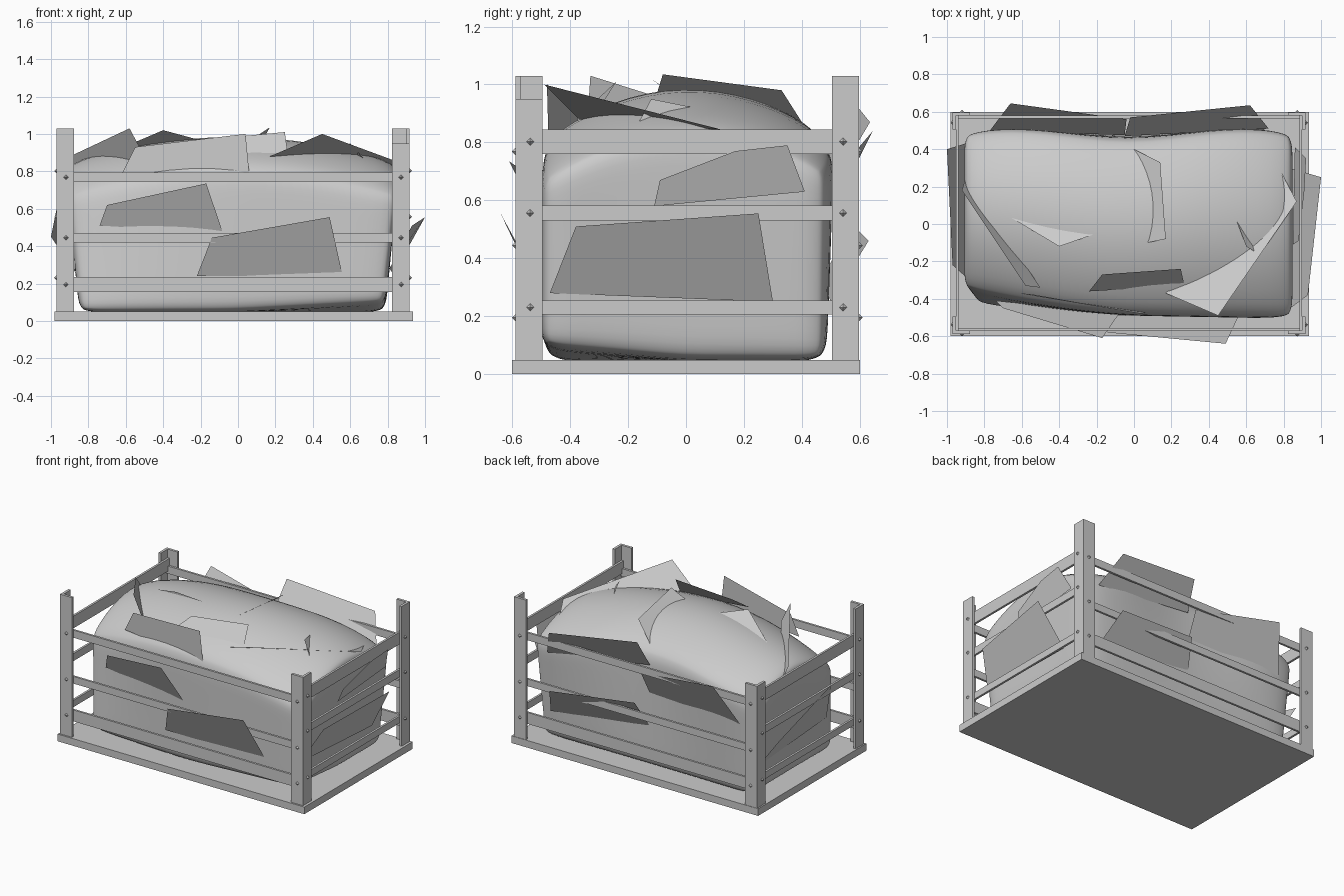
import bpy, bmesh, math
from mathutils import Vector

if "Cube" in bpy.data.objects:
    bpy.data.objects.remove(bpy.data.objects["Cube"])


def make(name, bm, smooth=False):
    me = bpy.data.meshes.new(name)
    bm.normal_update()
    bm.to_mesh(me)
    bm.free()
    for p in me.polygons:
        p.use_smooth = smooth
    ob = bpy.data.objects.new(name, me)
    bpy.context.collection.objects.link(ob)
    return ob


def box(name, x0, x1, y0, y1, z0, z1):
    bm = bmesh.new()
    bmesh.ops.create_cube(bm, size=1)
    for v in bm.verts:
        v.co = ((x0 + x1) / 2 + v.co.x * (x1 - x0),
                (y0 + y1) / 2 + v.co.y * (y1 - y0),
                (z0 + z1) / 2 + v.co.z * (z1 - z0))
    return make(name, bm)


def angle_post(name, x, y, sx, sy, top, w=0.093, t=0.018):
    # L-shaped profile, outer corner at (x, y), extruded upwards
    prof = [(0, 0), (w, 0), (w, t), (t, t), (t, w), (0, w)]
    bm = bmesh.new()
    f = bm.faces.new([bm.verts.new((x - sx * a, y - sy * b, 0.05)) for a, b in prof])
    r = bmesh.ops.extrude_face_region(bm, geom=[f])
    for v in r["geom"]:
        if isinstance(v, bmesh.types.BMVert):
            v.co.z = top
    bmesh.ops.recalc_face_normals(bm, faces=bm.faces)
    return make(name, bm)


def bolt(x, y, z):
    bm = bmesh.new()
    bmesh.ops.create_uvsphere(bm, u_segments=4, v_segments=2, radius=0.013)
    bmesh.ops.translate(bm, vec=(x, y, z), verts=bm.verts)
    make("bolt", bm)


def flap(name, *pts):
    bm = bmesh.new()
    bm.faces.new([bm.verts.new(p) for p in pts])
    make(name, bm)


# Pallet base
box("base_plate", -0.98, 0.935, -0.6, 0.6, 0, 0.05)

# Corner posts
XL, XR, YF, YB = -0.97, 0.917, -0.588, 0.597
angle_post("post_front_left", XL, YF, -1, -1, 1.03)
angle_post("post_front_right", XR, YF, 1, -1, 0.95)
angle_post("post_back_left", XL, YB, -1, 1, 0.905)
angle_post("post_back_right", XR, YB, 1, 1, 1.03)

# Rails with their bolts
i, t = 0.018, 0.015
for z0, z1 in [(0.155, 0.235), (0.42, 0.47), (0.742, 0.795)]:
    box("front_rail", XL + i, XR - i, YF + i, YF + i + t, z0, z1)
    box("back_rail", XL + i, XR - i, YB - i - t, YB - i, z0, z1)
    for x in (XL + 0.05, XR - 0.045):
        for y in (YF, YB):
            bolt(x, y, (z0 + z1) / 2)
for z0, z1 in [(0.207, 0.255), (0.53, 0.583), (0.76, 0.845)]:
    box("left_rail", XL + i, XL + i + t, YF + i, YB - i, z0, z1)
    box("right_rail", XR - i - t, XR - i, YF + i, YB - i, z0, z1)
    for y in (YF + 0.05, YB - 0.055):
        for x in (XL, XR):
            bolt(x, y, (z0 + z1) / 2)

# Soft stuffed load: rounded, warped block
bm = bmesh.new()
bmesh.ops.create_cube(bm, size=2)
bmesh.ops.subdivide_edges(bm, edges=bm.edges, cuts=11, use_grid_fill=True)
half, rad = Vector((0.9, 0.5, 0.42)), 0.08
for v in bm.verts:
    # crowd the grid towards the edges, then round the corners
    p = Vector([math.sin(c * math.pi / 2) * h for c, h in zip(v.co, half)])
    core = Vector([max(-(h - rad), min(h - rad, c)) for c, h in zip(p, half)])
    d = p - core
    if d.length > 1e-6:
        p = core + d.normalized() * rad
    u, w, h = p.x / half.x, p.y / half.y, (p.z / half.z + 1) / 2
    x = -0.03 + p.x * (0.91 + 0.075 * h)
    front = -0.49 - 0.015 * u + 0.13 * max(0, -u) ** 1.5 * (0.3 + 0.7 * h)
    back = 0.485 + 0.03 * h * math.cos(u * 4.6 + math.pi)
    y = front + (back - front) * (w + 1) / 2
    top = 0.68 + 0.145 * (1 - u * u) + 0.165 * (1 - w * w) + 0.015 * w
    z = 0.045 + h * (top - 0.045)
    z += 0.05 * (1 - h) * max(0, u) * max(0, -w)
    v.co = (x, y, z)
load = make("stuffed_load", bm, True)
sub = load.modifiers.new("subsurf", "SUBSURF")
sub.levels = sub.render_levels = 1

# Loose sheets on the front
flap("front_sheet_low", (-0.22, -0.49, 0.24), (0.56, -0.49, 0.24),
     (0.49, -0.64, 0.555), (-0.14, -0.58, 0.445))
flap("front_sheet_mid", (-0.74, -0.41, 0.51), (-0.08, -0.48, 0.47),
     (-0.17, -0.61, 0.735), (-0.70, -0.45, 0.62))
flap("front_sheet_high", (-0.62, -0.37, 0.79), (0.06, -0.474, 0.79),
     (0.04, -0.48, 1.0), (-0.55, -0.375, 0.93))

# Loose sheets on the back
flap("back_sheet_high", (0.62, 0.635, 0.87), (-0.02, 0.57, 0.95),
     (-0.05, 0.47, 0.76), (0.72, 0.51, 0.66))
flap("back_sheet_mid", (-0.66, 0.645, 0.84), (-0.04, 0.56, 0.74),
     (-0.05, 0.475, 0.57), (-0.77, 0.5, 0.55))
flap("back_sheet_low", (0.62, 0.63, 0.46), (0, 0.57, 0.52),
     (-0.05, 0.47, 0.33), (0.7, 0.5, 0.25))

# Loose sheets on the two ends
flap("right_sheet_low", (0.81, -0.47, 0.28), (0.83, 0.3, 0.25),
     (1.0, 0.25, 0.555), (0.93, -0.38, 0.51))
flap("right_sheet_high", (0.85, -0.11, 0.58), (0.86, 0.41, 0.63),
     (0.92, 0.35, 0.79), (0.91, 0.17, 0.77), (0.88, -0.09, 0.67))
flap("left_sheet", (-0.87, 0.44, 0.26), (-0.88, -0.30, 0.32),
     (-0.97, -0.22, 0.60), (-1.0, 0.4, 0.45))

# Loose sheets on the top
flap("top_sheet_front", (-0.24, -0.36, 0.90), (0.27, -0.33, 0.87),
     (0.25, -0.24, 1.01), (-0.17, -0.27, 0.97))
flap("top_sheet_left_edge", (-0.58, -0.33, 1.03), (-0.5, -0.34, 0.88),
     (-0.9, 0.25, 0.75), (-0.92, 0.18, 0.87))
flap("top_sheet_left", (-0.87, 0.16, 0.82), (-0.40, -0.12, 1.02),
     (-0.14, -0.03, 0.95), (-0.71, 0.34, 0.78))
flap("top_sheet_right", (0.17, -0.37, 0.88), (0.45, -0.49, 1.0),
     (0.87, 0.12, 0.845), (0.78, 0.29, 0.81))
flap("top_sheet_right_small", (0.45, 0.28, 0.87), (0.54, 0.29, 0.80),
     (0.73, -0.2, 0.80), (0.6, -0.12, 0.95))
flap("top_sheet_centre", (0.07, -0.1, 0.97), (0.17, -0.08, 1.035),
     (0.14, 0.33, 0.98), (0, 0.4, 0.87))
